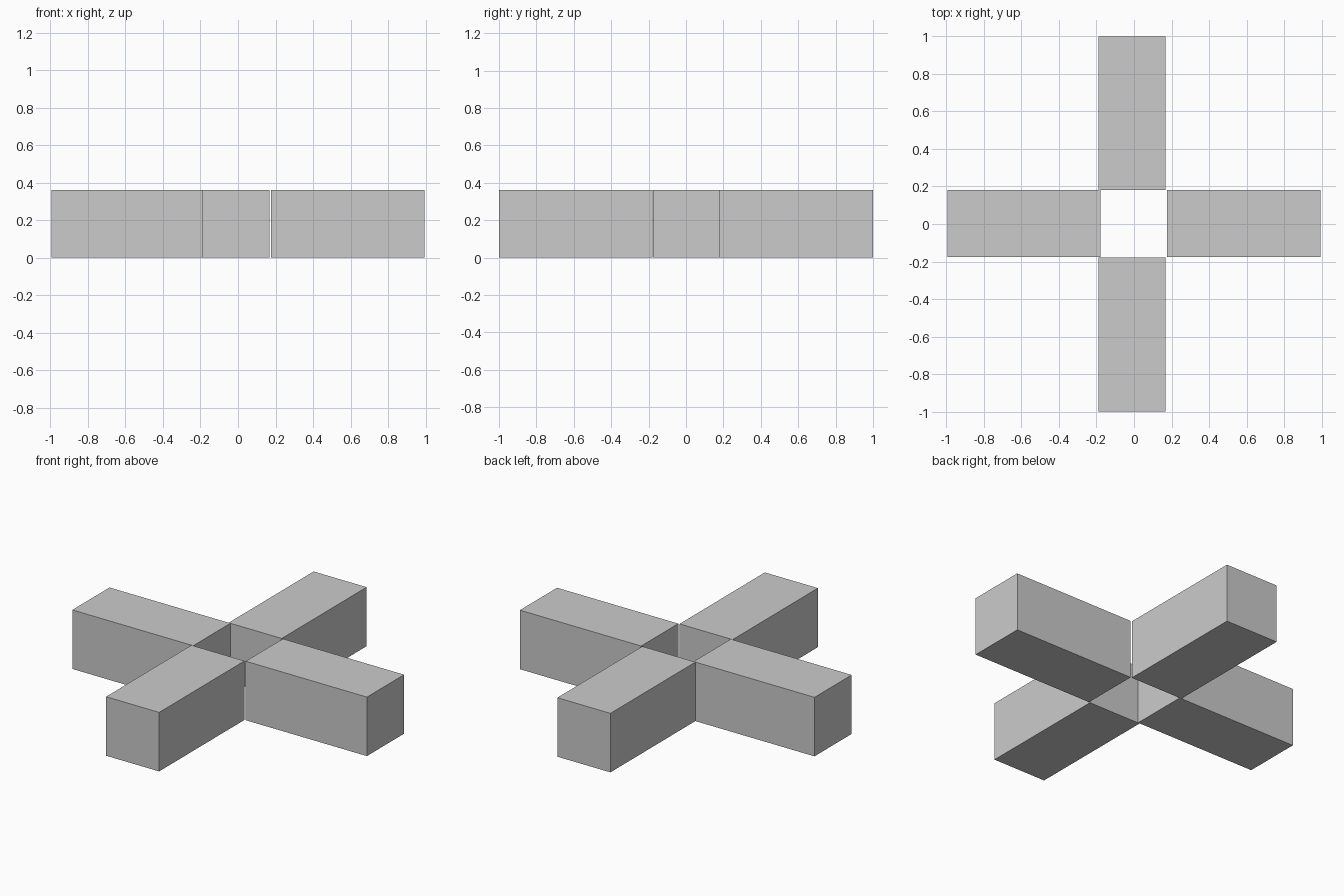
import bpy

if "Cube" in bpy.data.objects:
    bpy.data.objects.remove(bpy.data.objects["Cube"])

HEIGHT = 0.36


def box(name, x0, x1, y0, y1):
    """Closed rectangular beam standing on the ground."""
    bpy.ops.mesh.primitive_cube_add(size=1, location=((x0 + x1) / 2, (y0 + y1) / 2, HEIGHT / 2))
    ob = bpy.context.object
    ob.name = name
    ob.scale = (x1 - x0, y1 - y0, HEIGHT)
    bpy.ops.object.transform_apply(location=False, rotation=False, scale=True)
    return ob


# Four beams around an open square centre
box("left_arm", -0.994, -0.178, -0.177, 0.181)
box("right_arm", 0.176, 0.994, -0.177, 0.181)
box("front_arm", -0.19, 0.168, -1.0, -0.178)
box("back_arm", -0.19, 0.168, 0.181, 1.0)
